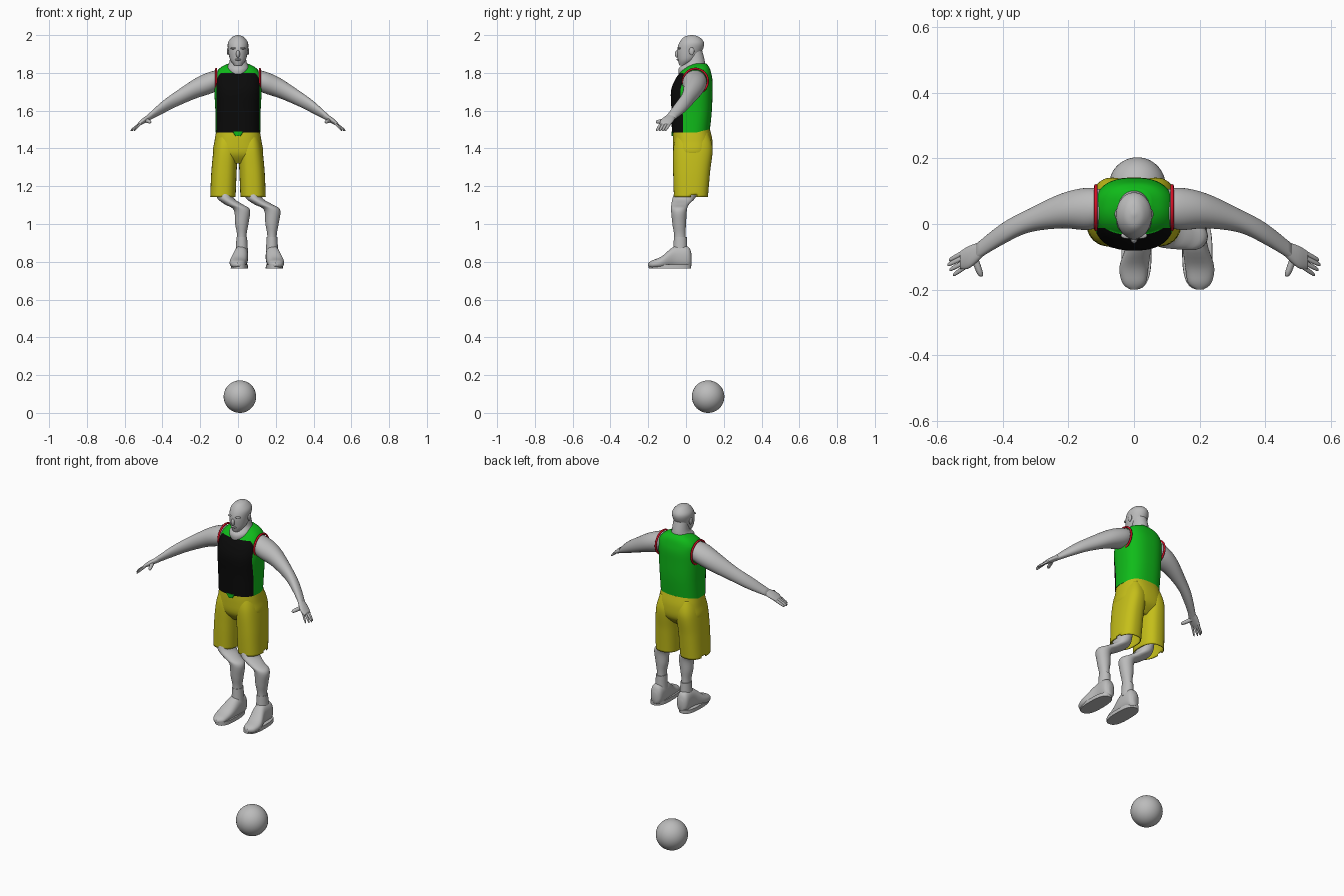
import bpy, bmesh, math
from mathutils import Vector

if "Cube" in bpy.data.objects:
    bpy.data.objects.remove(bpy.data.objects["Cube"], do_unlink=True)


def material(name, red, green, blue):
    mat = bpy.data.materials.new(name)
    mat.use_nodes = True
    colour = (red, green, blue, 1)
    mat.diffuse_color = colour
    mat.node_tree.nodes["Principled BSDF"].inputs["Base Color"].default_value = colour
    return mat


GREY = material("pale_grey", .5, .5, .5)
GREEN = material("jersey_green", .005, .5, .01)
BLACK = material("panel_black", .003, .003, .003)
YELLOW = material("shorts_yellow", .56, .52, .01)
RED = material("trim_red", .7, .005, .02)


def finish(ob, name, mat):
    ob.name = name
    ob.data.materials.append(mat)
    bpy.ops.object.select_all(action="DESELECT")
    ob.select_set(True)
    bpy.context.view_layer.objects.active = ob
    bpy.ops.object.shade_smooth_by_angle(angle=math.radians(50))
    return ob


def smooth_rows(rows, steps):
    """Blend between sections with a curve passing through each of them."""
    rows = [Vector(row) for row in rows]
    padded = [rows[0]] + rows + [rows[-1]]
    result = []
    for before, start, end, after in zip(padded, rows, rows[1:], padded[3:]):
        leave, arrive = (end - before) / 2, (after - start) / 2
        for step in range(steps):
            t = step / steps
            ease = t * t * (3 - 2 * t)
            result.append(start.lerp(end, ease) + leave * t * (1 - t) ** 2
                          - arrive * t * t * (1 - t))
    return result + [rows[-1]]


def loft(name, rows, mat, axis="z", side=1, power=2, steps=5, segments=40,
         caps=True, edit=None):
    """Skin oval sections: position along axis, two centres, two radii."""
    bm = bmesh.new()
    rings = []
    for along, u, v, radius_u, radius_v in smooth_rows(rows, steps):
        ring = []
        for k in range(segments):
            angle = math.tau * k / segments
            c, s = math.cos(angle), math.sin(angle)
            pu = u + radius_u * math.copysign(abs(c) ** (2 / power), c)
            pv = v + radius_v * math.copysign(abs(s) ** (2 / power), s)
            x, y, z = {"x": (along, pu, pv), "y": (pu, along, pv), "z": (pu, pv, along)}[axis]
            ring.append(bm.verts.new((side * x, y, z)))
        rings.append(ring)
    for low, high in zip(rings, rings[1:]):
        for k in range(segments):
            bm.faces.new((low[k - 1], low[k], high[k], high[k - 1]))
    if caps:
        bm.faces.new(rings[0])
        bm.faces.new(rings[-1])
    bmesh.ops.recalc_face_normals(bm, faces=bm.faces)
    if edit:
        edit(bm)
    mesh = bpy.data.meshes.new(name)
    bm.to_mesh(mesh)
    bm.free()
    ob = bpy.data.objects.new(name, mesh)
    bpy.context.collection.objects.link(ob)
    return finish(ob, name, mat)


def ball(name, location, size, segments=32):
    bpy.ops.mesh.primitive_uv_sphere_add(segments=segments, ring_count=segments // 2,
                                         location=location)
    bpy.context.object.scale = size
    return finish(bpy.context.object, name, GREY)


def digit(name, start, end, radius, axis, side):
    """A slim tapered finger with a rounded tip."""
    start, end = Vector(start), Vector(end)
    rows = [(*start.lerp(end, t), radius * width, radius * width)
            for t, width in ((0, 1), (.5, 1), (.9, .8), (1, .3))]
    loft(name, rows, GREY, axis, side, steps=2, segments=12)


# Head, neck and facial features
loft("head", [(1.84, 0, -.015, .02, .02), (1.87, 0, .005, .042, .048),
              (1.92, 0, .02, .052, .067), (1.96, 0, .03, .053, .065),
              (1.99, 0, .03, .03, .04), (2, 0, .03, .005, .005)], GREY)
loft("neck", [(1.76, 0, .03, .04, .06), (1.82, 0, .03, .06, .07),
              (1.86, 0, .05, .045, .05), (1.92, 0, .045, .04, .04)], GREY)
ball("nose", (0, -.045, 1.9), (.01, .014, .02))
ball("lips", (0, -.04, 1.87), (.017, .01, .006))
for side in (-1, 1):
    ball("brow", (side * .02, -.035, 1.93), (.02, .01, .006))
    ball("ear", (side * .053, .03, 1.915), (.006, .014, .02))


# Jersey with a black front panel
PANEL_Y, PANEL_TOP, PANEL_HALF = -.012, 1.8, .113


def paint_panel(bm):
    planes = [((0, PANEL_Y, 0), (0, 1, 0)), ((0, 0, PANEL_TOP), (0, 0, 1)),
              ((PANEL_HALF, 0, 0), (1, 0, 0)), ((-PANEL_HALF, 0, 0), (1, 0, 0))]
    for point, normal in planes:
        bmesh.ops.bisect_plane(bm, geom=bm.verts[:] + bm.edges[:] + bm.faces[:],
                               plane_co=point, plane_no=normal)
    for face in bm.faces:
        centre = face.calc_center_median()
        front = centre.y < PANEL_Y and centre.z < PANEL_TOP
        face.material_index = int(front and abs(centre.x) < PANEL_HALF)


jersey = loft("jersey", [(1.485, 0, .025, .118, .1), (1.6, 0, .03, .12, .107),
                         (1.7, 0, .03, .125, .11), (1.76, 0, .04, .123, .1),
                         (1.8, 0, .05, .116, .083), (1.83, 0, .06, .09, .063),
                         (1.85, 0, .07, .05, .036)],
              GREEN, power=2.5, segments=64, edit=paint_panel)
jersey.data.materials.append(BLACK)
loft("jersey_front_tab", [(1.466, 0, -.07, .014, .008), (1.49, 0, -.07, .03, .008)],
     GREEN, segments=20)

# Shorts: a closed seat and two open legs
loft("shorts_seat", [(1.32, 0, .03, .07, .06), (1.37, 0, .035, .13, .1),
                     (1.44, 0, .035, .124, .105), (1.5, 0, .03, .114, .097)],
     YELLOW, power=2.5, segments=56)


def cut_hem_slit(bm):
    centres = [(face, face.calc_center_median()) for face in bm.faces]
    slit = [face for face, c in centres
            if abs(c.x) > .12 and c.z < 1.16 and .02 < c.y < .06]
    bmesh.ops.delete(bm, geom=slit, context="FACES")


for side in (-1, 1):
    leg = loft("shorts_leg", [(1.143, .08, .026, .067, .09), (1.28, .074, .03, .067, .098),
                              (1.4, .065, .037, .063, .104), (1.48, .058, .035, .05, .085)],
               YELLOW, side=side, power=2.5, steps=8, caps=False, edit=cut_hem_slit)
    leg.modifiers.new("cloth", "SOLIDIFY").thickness = .005

# Arms, hands and red armhole trim
for side in (-1, 1):
    loft("arm", [(.08, .05, 1.768, .05, .048), (.14, .046, 1.75, .064, .058),
                 (.22, .04, 1.72, .053, .054), (.32, .01, 1.666, .036, .042),
                 (.4, -.03, 1.617, .033, .033), (.48, -.085, 1.56, .025, .017)],
         GREY, "x", side)
    loft("palm", [(.45, -.07, 1.577, .02, .018), (.5, -.1, 1.547, .034, .016),
                  (.53, -.11, 1.526, .026, .01)], GREY, "x", side, segments=24)
    for index, reach in enumerate((.563, .568, .562, .55)):
        y = -.08 - .015 * index
        digit("finger", (.505, y, 1.542), (reach, y - .03, 1.495), .008, "x", side)
    digit("thumb", (-.095, .488, 1.55), (-.16, .465, 1.54), .011, "y", side)
    bpy.ops.mesh.primitive_torus_add(major_radius=.066, minor_radius=.0055,
                                     major_segments=48, minor_segments=8,
                                     location=(side * .116, .05, 1.756),
                                     rotation=(0, math.pi / 2, 0))
    finish(bpy.context.object, "armhole_trim", RED)

# Lower legs and shoes, set off to the model's left of the thighs
for side in (-1, 1):
    thigh = .008 + side * .076
    shin = .1 + side * .08
    knee = (thigh + shin) / 2
    toe = .1 + side * .1
    loft("leg", [(1.2, thigh, .01, .045, .06), (1.14, thigh, -.01, .044, .06),
                 (1.105, knee, -.03, .047, .047), (1.075, shin, -.037, .043, .042),
                 (1, shin, -.036, .035, .036), (.94, shin, -.033, .025, .03),
                 (.86, shin, -.03, .027, .033)], GREY)
    loft("sock", [(.85, shin, -.03, .033, .038), (.93, shin, -.03, .028, .034)],
         GREY, segments=28)
    heel = shin + side * .005
    loft("shoe", [(.03, heel, .81, .015, .03), (.01, heel, .823, .035, .057),
                  (-.06, heel, .824, .038, .058), (-.13, toe, .797, .044, .031),
                  (-.18, toe, .787, .035, .02), (-.2, toe, .785, .01, .008)],
         GREY, "y", power=2.3)
    middle = (heel + toe) / 2
    loft("shoe_sole", [(.764, middle, -.085, .046, .112), (.785, middle, -.085, .045, .113)],
         GREY, power=2.6, steps=1)

# Ball on the ground
ball("play_ball", (.01, .117, .086), (.086, .086, .086), segments=48)
